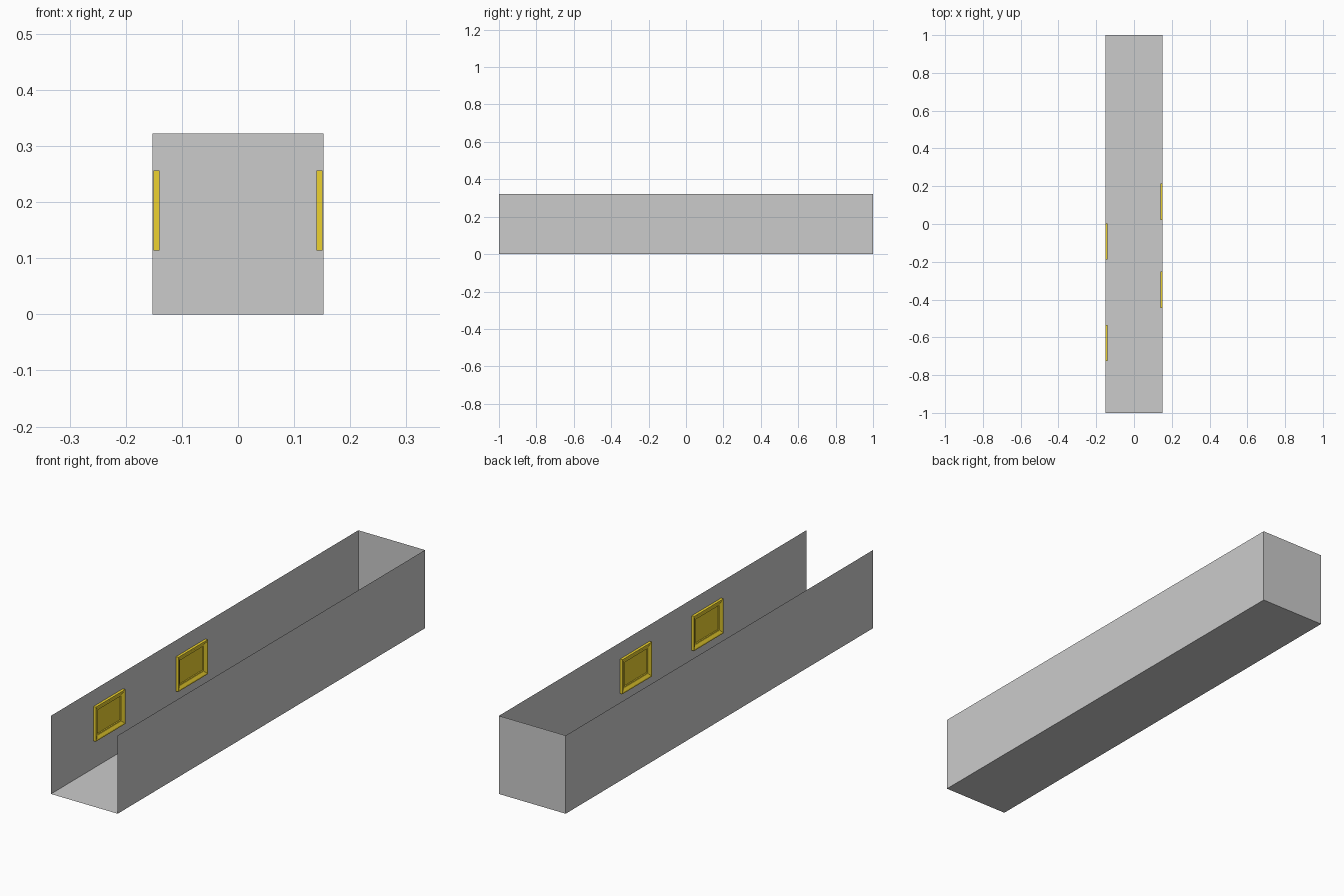
import bpy, bmesh

if "Cube" in bpy.data.objects:
    bpy.data.objects.remove(bpy.data.objects["Cube"])

W, L, H = 0.152, 1.0, 0.322

def finish(name, bm, mat=None):
    me = bpy.data.meshes.new(name)
    bm.to_mesh(me)
    bm.free()
    ob = bpy.data.objects.new(name, me)
    bpy.context.collection.objects.link(ob)
    if mat:
        me.materials.append(mat)
    return ob

def panel(name, pts):
    bm = bmesh.new()
    bm.faces.new([bm.verts.new(p) for p in pts])
    finish(name, bm)

# Corridor shell: thin sheets, open at the top and front
panel("floor", [(-W, -L, 0), (W, -L, 0), (W, L, 0), (-W, L, 0)])
panel("left_wall", [(-W, -L, 0), (-W, L, 0), (-W, L, H), (-W, -L, H)])
panel("right_wall", [(W, L, 0), (W, -L, 0), (W, -L, H), (W, L, H)])
panel("back_wall", [(-W, L, 0), (W, L, 0), (W, L, H), (-W, L, H)])

gold = bpy.data.materials.new("gold")
gold.diffuse_color = (0.85, 0.65, 0.03, 1)
gold.use_nodes = True
gold.node_tree.nodes["Principled BSDF"].inputs["Base Color"].default_value = gold.diffuse_color

# Frame section as (inset from edge, height off wall)
SECTION = [(0, 0), (0, 0.011), (0.006, 0.011), (0.015, 0.005),
           (0.021, 0.005), (0.023, 0.002)]

def picture_frame(name, side, y, z=0.185, hw=0.096, hh=0.071):
    bm = bmesh.new()
    rings = []
    for inset, depth in SECTION:
        a, b = hw - inset, hh - inset
        rings.append([bm.verts.new((side * (0.1505 - depth), y + sy * a, z + sz * b))
                      for sy, sz in ((-1, -1), (1, -1), (1, 1), (-1, 1))])
    for r, s in zip(rings, rings[1:]):
        for i in range(4):
            j = (i + 1) % 4
            bm.faces.new((r[i], r[j], s[j], s[i]))
    # Backing and picture surface
    bm.faces.new(rings[0][::-1])
    bm.faces.new(rings[-1])
    bmesh.ops.recalc_face_normals(bm, faces=bm.faces)
    finish(name, bm, gold)

# Frames alternate along the two walls
for i, y in enumerate((-0.63, -0.093)):
    picture_frame(f"left_frame_{i + 1}", -1, y)
for i, y in enumerate((-0.348, 0.118)):
    picture_frame(f"right_frame_{i + 1}", 1, y)
